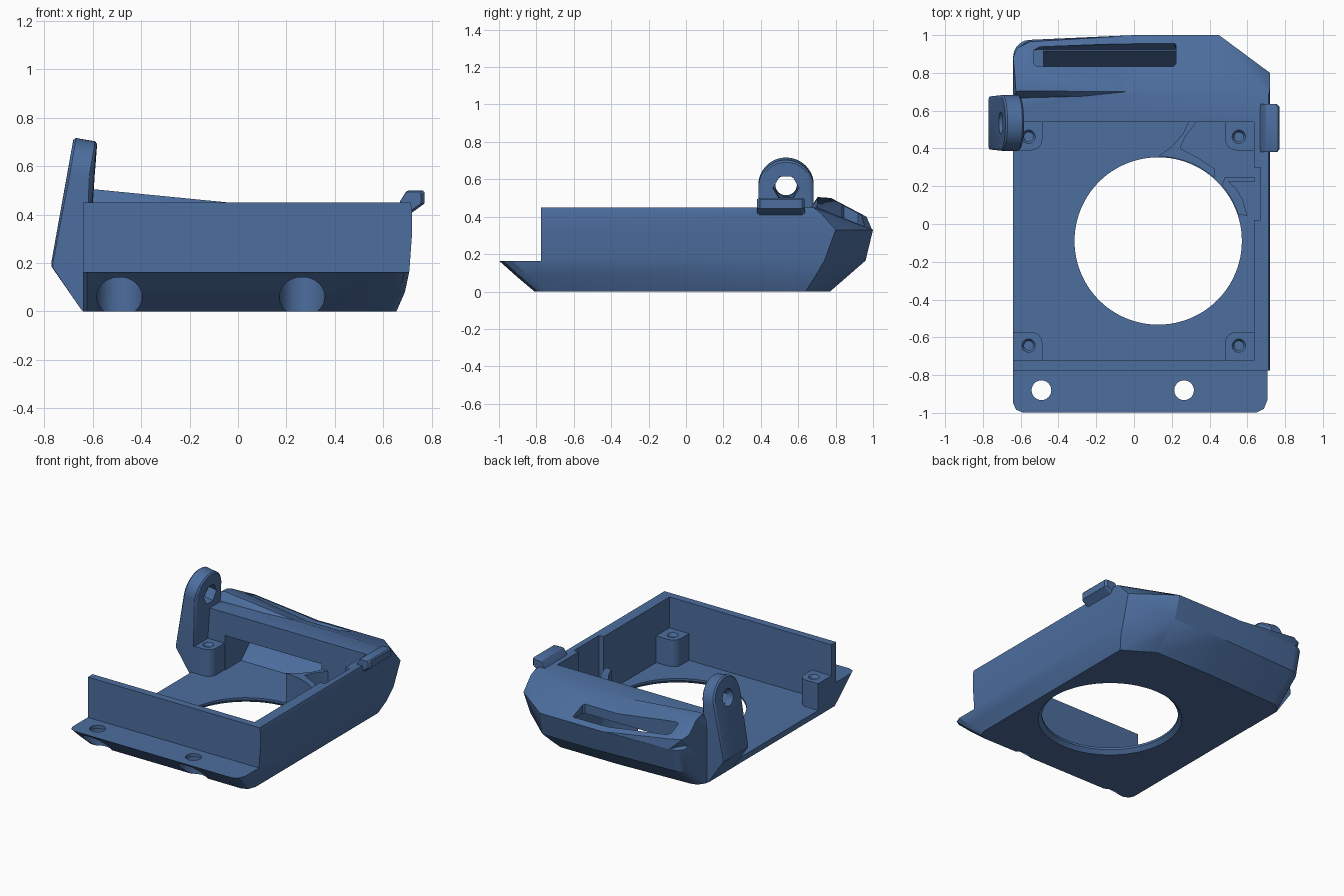
import bpy, bmesh, math
from mathutils import Vector

if "Cube" in bpy.data.objects:
    bpy.data.objects.remove(bpy.data.objects["Cube"])

blue = bpy.data.materials.new("steel_blue")
blue.diffuse_color = (0.073, 0.156, 0.345, 1)
blue.use_nodes = True
blue.node_tree.nodes["Principled BSDF"].inputs["Base Color"].default_value = blue.diffuse_color


def finish(bm, name):
    bmesh.ops.recalc_face_normals(bm, faces=bm.faces)
    me = bpy.data.meshes.new(name)
    bm.to_mesh(me)
    bm.free()
    ob = bpy.data.objects.new(name, me)
    bpy.context.collection.objects.link(ob)
    me.materials.append(blue)
    return ob


def hull(name, pts):
    bm = bmesh.new()
    for p in pts:
        bm.verts.new(p)
    res = bmesh.ops.convex_hull(bm, input=bm.verts)
    junk = [g for g in res["geom_interior"] + res["geom_unused"] if isinstance(g, bmesh.types.BMVert)]
    bmesh.ops.delete(bm, geom=list(set(junk)), context='VERTS')
    bmesh.ops.dissolve_limit(bm, angle_limit=0.002, verts=bm.verts, edges=bm.edges)
    return finish(bm, name)


def prism(name, outline, z0, z1):
    bm = bmesh.new()
    f = bm.faces.new([bm.verts.new((x, y, z0)) for x, y in outline])
    top = bmesh.ops.extrude_face_region(bm, geom=[f])
    bmesh.ops.translate(bm, vec=(0, 0, z1 - z0),
                        verts=[g for g in top["geom"] if isinstance(g, bmesh.types.BMVert)])
    return finish(bm, name)


def box(name, x, y, z):
    return prism(name, [(x[0], y[0]), (x[1], y[0]), (x[1], y[1]), (x[0], y[1])], *z)


def rod(name, a, b, r1, r2=None, n=48):
    a, b = Vector(a), Vector(b)
    bm = bmesh.new()
    bmesh.ops.create_cone(bm, cap_ends=True, segments=n, radius1=r1,
                          radius2=r1 if r2 is None else r2, depth=(b - a).length)
    bm.transform(Vector((0, 0, 1)).rotation_difference(b - a).to_matrix().to_4x4())
    bmesh.ops.translate(bm, vec=(a + b) / 2, verts=bm.verts)
    return finish(bm, name)


def boolean(ob, other, op='DIFFERENCE'):
    other.hide_render = True
    m = ob.modifiers.new("cut", 'BOOLEAN')
    m.operation, m.solver, m.object = op, 'EXACT', other
    bpy.context.view_layer.objects.active = ob
    bpy.ops.object.modifier_apply(modifier=m.name)
    bpy.data.objects.remove(other)


# tray shell: z, right x, front y, rear side y, rear chamfer x, rear y
rows = [(0, .655, -.81, .64, .45, .77), (.08, .69, -.905, .69, .46, .862),
        (.165, .708, -1, .74, .46, .96), (.33, .72, -1, .80, .45, 1.0),
        (.42, .72, -1, .72, .36, .775), (.45, .712, -1, .68, .30, .70)]
pts = []
for z, xr, yf, ys, xc, yr in rows:
    pts += [(-.64, yf + .05, z), (-.625, yf + .015, z), (-.59, yf, z), (xr - .06, yf, z),
            (xr - .02, yf + .02, z), (xr, yf + .07, z), (xr, ys, z), (xc, yr, z), (0, yr, z)]
    for i in range(6):
        a = math.radians(90 + 18 * i)
        pts.append((-.55 + .09 * math.cos(a), yr - .115 + .09 * math.sin(a), z))
body = hull("tray_body", pts)

# raised ridge at the rear left
boolean(body, hull("ridge", [
    (-.64, .66, .40), (-.62, .66, .44), (-.625, .70, .50), (-.60, .705, .505), (-.60, .775, .50),
    (-.63, .78, .49), (-.03, .70, .449), (-.05, .73, .44), (-.55, .965, .40), (-.62, .93, .40),
    (-.64, .88, .42), (-.64, .87, .33), (-.55, .975, .33), (-.05, .995, .33), (-.1, .66, .42)]), 'UNION')

# front lip step, open interior, wall notch
boolean(body, box("step", (-2, 2), (-2, -.775), (.163, 2)))
boolean(body, box("interior", (-2, .635), (-.722, .54), (.04, 2)))
boolean(body, box("notch", (.6, .67), (.02, .30), (.04, 2)))

# round floor opening with chamfered underside
C = (.128, -.09)
boolean(body, rod("opening", (*C, -.1), (*C, .2), .443, n=96))
boolean(body, rod("opening_rim", (*C, -.01), (*C, .025), .478, .443, n=96))

# air duct and rear slot
duct = [(.5, .04), (.72, .04), (.86, .17), (.93, .33), (.83, .33), (.5, .28)]
boolean(body, hull("duct", [(x, y, z) for x in (-.48, .28) for y, z in duct]))
slot = [(-.53, .845), (-.515, .835), (.21, .835), (.222, .85), (.222, .955),
        (.21, .965), (-.50, .938), (-.53, .92)]
boolean(body, hull("slot", [(x, min(y, .925), .30) for x, y in slot] + [(x, y, .36) for x, y in slot]
                   + [(x, y, .6) for x, y in slot]))

# mounting holes with counterbores under the lip
for x in (-.49, .265):
    boolean(body, rod("bore", (x, -.88, -.1), (x, -.88, .3), .052))
    boolean(body, rod("counterbore", (x, -.88, -.1), (x, -.88, .14), .094))

# corner screw posts, rounded towards the middle
parts = [body]
for cx, sx in ((-.64, 1), (.637, -1)):
    for cy, sy in ((.542, -1), (-.724, 1)):
        out = [(0, 0), (.155, 0)]
        for i in range(7):
            a = math.radians(15 * i)
            out.append((.095 + .06 * math.cos(a), .092 + .06 * math.sin(a)))
        out.append((0, .152))
        post = prism("screw_post", [(cx + sx * u, cy + sy * v) for u, v in out], .035, .23)
        px, py = cx + sx * .082, cy + sy * .08
        boolean(post, rod("screw_hole", (px, py, .09), (px, py, .4), .024, n=24))
        boolean(post, rod("screw_rim", (px, py, .212), (px, py, .24), .024, .042, n=24))
        parts.append(post)


def arc(r, a0, a1, n=10):
    return [(C[0] + r * math.cos(math.radians(a0 + (a1 - a0) * i / n)),
             C[1] + r * math.sin(math.radians(a0 + (a1 - a0) * i / n))) for i in range(n + 1)]


# airflow guides around the opening
parts.append(prism("duct_guide", arc(.447, 90, 48) + [(.43, .29), (.34, .35), (.245, .40), (.27, .46),
             (.335, .545), (.29, .545), (.26, .48), (.20, .41)], .035, .25))
parts.append(prism("side_guide", arc(.447, 41, 18) + [(.60, .045), (.575, .13), (.54, .19),
             (.50, .225), (.64, .225), (.64, .245), (.48, .245)], .035, .25))

# tilted hinge arm with eye
n = Vector((.986, 0, -.167))
eye = Vector((-.704, .535, .572))
up = Vector((.167, 0, .986))
pts = []
for d, r in ((0, .138), (.01, .148), (.09, .148), (.1, .138)):
    for i in range(48):
        a = math.tau * i / 48
        pts.append(eye + n * d + r * (math.cos(a) * Vector((0, 1, 0)) + math.sin(a) * up))
for y in (.395, .675):
    pts += [(-.765, y, .20), (-.765, y, .18), (-.645, y, .003), (-.632, y, .003)]
pts += [(-.771, y, z) for y in (.41, .66) for z in (.185, .205)]
arm = hull("hinge_arm", pts)
boolean(arm, rod("eye_hole", eye - n * .1, eye + n * .2, .058))
boolean(arm, rod("nut_recess", eye + n * .05, eye + n * .2, .070, n=6))
parts.append(arm)

# catch tab on the right wall
tab = [(.665, .44), (.67, .455), (.695, .495), (.705, .50), (.763, .50), (.77, .492), (.77, .445), (.715, .405)]
parts.append(hull("catch_tab", [(x, y, z) for x, z in tab for y in (.395, .62)]
                  + [(.68 + (x - .68) * .85, y, .455 + (z - .455) * .85) for x, z in tab for y in (.38, .635)]))

for ob in parts:
    bpy.ops.object.select_all(action='DESELECT')
    ob.select_set(True)
    bpy.context.view_layer.objects.active = ob
    bpy.ops.object.shade_smooth_by_angle(angle=math.radians(25))
